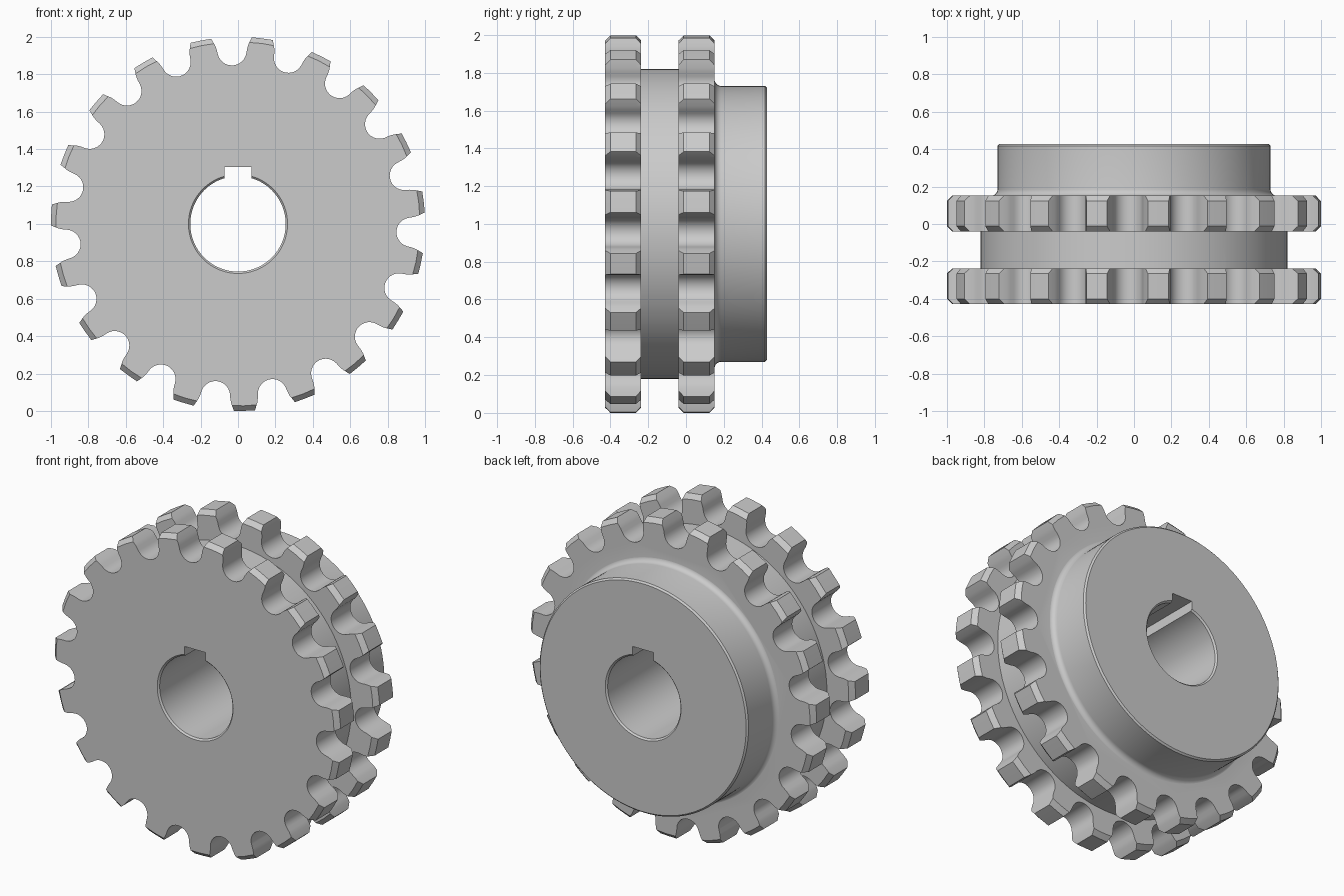
import bpy, bmesh
from math import sin, cos, pi, radians

if "Cube" in bpy.data.objects:
    bpy.data.objects.remove(bpy.data.objects["Cube"])

TEETH = 19
PITCH = 2 * pi / TEETH


def loft(name, rings):
    """Skin equal-length rings of (x, y, z) points and cap both ends."""
    bm = bmesh.new()
    loops = [[bm.verts.new(p) for p in ring] for ring in rings]
    n = len(loops[0])
    for a, b in zip(loops, loops[1:]):
        for i in range(n):
            j = (i + 1) % n
            bm.faces.new((a[i], a[j], b[j], b[i]))
    bm.faces.new(loops[0])
    bm.faces.new(loops[-1])
    bmesh.ops.recalc_face_normals(bm, faces=bm.faces)
    me = bpy.data.meshes.new(name)
    bm.to_mesh(me)
    bm.free()
    ob = bpy.data.objects.new(name, me)
    bpy.context.collection.objects.link(ob)
    return ob


def lathe(name, profile, n=128):
    """Revolve (radius, y) pairs about the shaft axis at z = 1."""
    return loft(name, [[(r * cos(2 * pi * i / n), y, 1 + r * sin(2 * pi * i / n))
                        for i in range(n)] for r, y in profile])


def tooth_ring(y, rmax):
    """Sprocket outline, with the tips trimmed at radius rmax."""
    seat = [(0.078 * sin(radians(a)), 0.926 - 0.078 * cos(radians(a)))
            for a in range(-78, 79, 12)]
    tip_rad = rmax - 0.0055
    flank = [(0.081, 0.933), (0.0885, 0.956),
             (0.0885 + (tip_rad - 0.956) * 0.53, tip_rad)]
    gap = [(-t, r) for t, r in reversed(flank)] + seat + flank
    ring = []
    for k in range(TEETH):
        a = radians(272) + (k + 0.5) * PITCH
        ring += [(r * cos(a) - t * sin(a), y, 1 + r * sin(a) + t * cos(a))
                 for t, r in gap]
        m = a + PITCH / 2
        ring.append((rmax * cos(m), y, 1 + rmax * sin(m)))
    return ring


def tooth_plate(name, y0, y1):
    c = 0.028
    return loft(name, [tooth_ring(y0, 0.973), tooth_ring(y0 + c, 1.0),
                       tooth_ring(y1 - c, 1.0), tooth_ring(y1, 0.973)])


def combine(target, other, operation):
    mod = target.modifiers.new(operation.lower(), 'BOOLEAN')
    mod.operation = operation
    mod.solver = 'EXACT'
    mod.object = other
    bpy.context.view_layer.objects.active = target
    bpy.ops.object.modifier_apply(modifier=mod.name)
    bpy.data.objects.remove(other)


# Core: spacer drum between the plates, then the filleted and chamfered hub
fillet = [(0.765 - 0.035 * sin(radians(a)), 0.186 - 0.035 * cos(radians(a)))
          for a in range(0, 91, 15)]
sprocket = lathe("double_sprocket",
                 [(0.82, -0.33), (0.82, 0.05), (0.765, 0.05)] + fillet +
                 [(0.73, 0.418), (0.72, 0.428)])

# Two toothed plates
combine(sprocket, tooth_plate("front_plate", -0.428, -0.237), 'UNION')
combine(sprocket, tooth_plate("rear_plate", -0.04, 0.152), 'UNION')

# Chamfered shaft bore
combine(sprocket, lathe("bore_cutter", [(0.275, -0.438), (0.255, -0.418),
                                        (0.255, 0.418), (0.275, 0.438)], 96),
        'DIFFERENCE')

# Keyway
combine(sprocket, loft("keyway_cutter",
                       [[(-0.073, y, 1.1), (0.073, y, 1.1),
                         (0.073, y, 1.305), (-0.073, y, 1.305)]
                        for y in (-0.5, 0.5)]), 'DIFFERENCE')

# Smooth curved walls, keep machined edges crisp
bpy.ops.object.select_all(action='DESELECT')
sprocket.select_set(True)
bpy.context.view_layer.objects.active = sprocket
bpy.ops.object.shade_smooth_by_angle(angle=radians(25))
